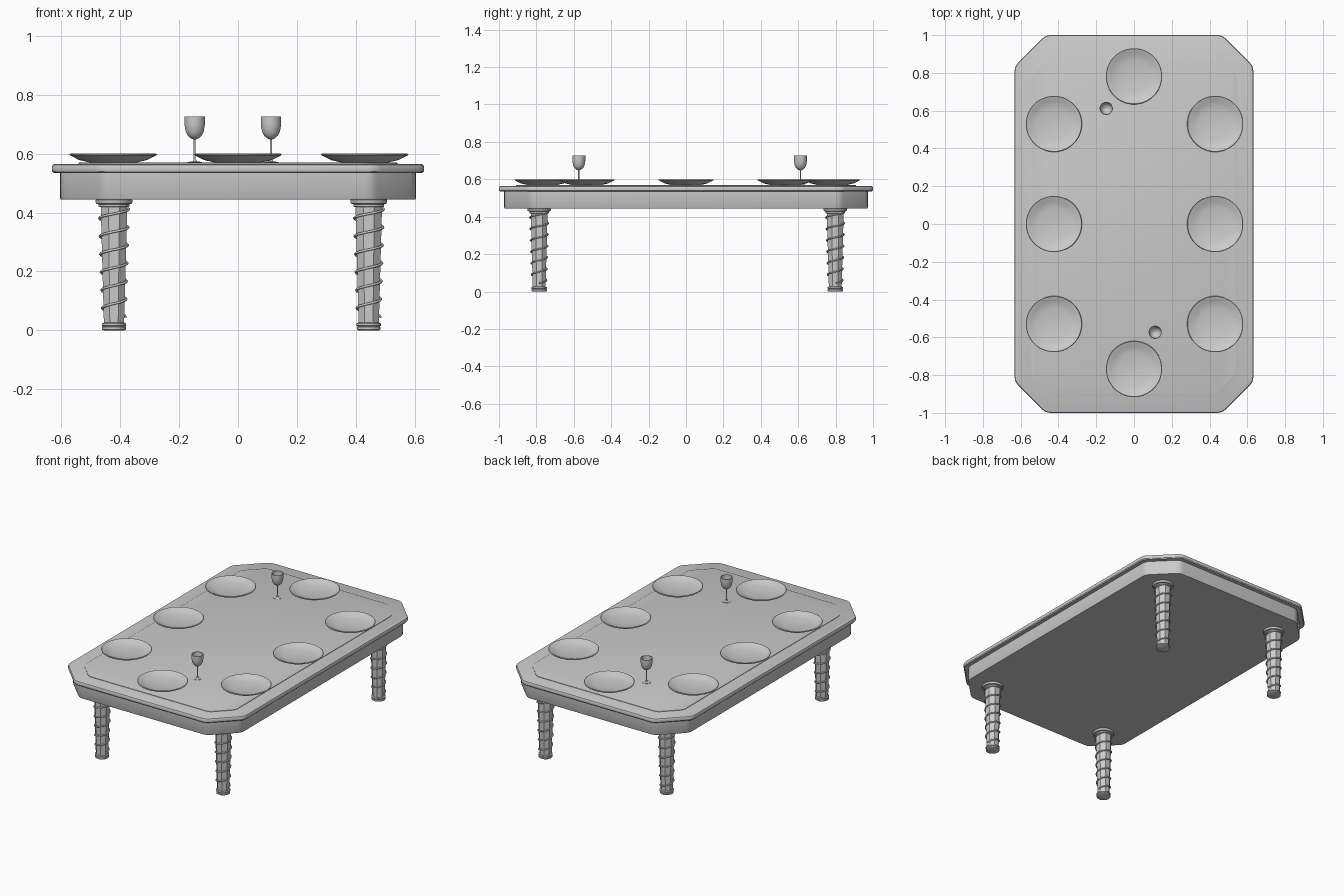
import bpy, bmesh
from math import sin, cos, pi, sqrt

if "Cube" in bpy.data.objects:
    bpy.data.objects.remove(bpy.data.objects["Cube"])


def make_object(name, bm, smooth=None):
    bmesh.ops.remove_doubles(bm, verts=bm.verts, dist=1e-5)
    bmesh.ops.recalc_face_normals(bm, faces=bm.faces)
    me = bpy.data.meshes.new(name)
    bm.to_mesh(me)
    bm.free()
    ob = bpy.data.objects.new(name, me)
    bpy.context.collection.objects.link(ob)
    if smooth:
        bpy.ops.object.select_all(action='DESELECT')
        ob.select_set(True)
        bpy.context.view_layer.objects.active = ob
        bpy.ops.object.shade_smooth_by_angle(angle=smooth)
    return ob


def skin(bm, loops):
    """Join stacked rings with quads and cap both ends."""
    rings = [[bm.verts.new(p) for p in loop] for loop in loops]
    n = len(rings[0])
    for a, b in zip(rings, rings[1:]):
        for i in range(n):
            j = (i + 1) % n
            bm.faces.new((a[i], a[j], b[j], b[i]))
    bm.faces.new(rings[0][::-1])
    bm.faces.new(rings[-1])


def outline(inset, z):
    """Rectangle with cut corners, each corner slightly rounded."""
    hx, hy = 0.632 - inset, 1.0 - inset
    c = 0.165 - inset * (2 - sqrt(2))
    pts = [(hx, -hy + c), (hx, hy - c), (hx - c, hy), (-hx + c, hy),
           (-hx, hy - c), (-hx, -hy + c), (-hx + c, -hy), (hx - c, -hy)]
    out = []
    for i, (x, y) in enumerate(pts):
        ends = []
        for px, py in (pts[i - 1], pts[(i + 1) % 8]):
            d = sqrt((px - x) ** 2 + (py - y) ** 2)
            ends.append((x + (px - x) * 0.025 / d, y + (py - y) * 0.025 / d))
        (ax, ay), (bx, by) = ends
        for t in (0, 0.33, 0.67, 1):
            u, v, w = (1 - t) ** 2, 2 * t * (1 - t), t * t
            out.append((u * ax + v * x + w * bx, u * ay + v * y + w * by, z))
    return out


def slab(name, profile):
    bm = bmesh.new()
    skin(bm, [outline(d, z) for d, z in profile])
    return make_object(name, bm, 0.5)


def turned(name, profile, sides, smooth=None):
    """Revolve an (r, z) profile around z."""
    bm = bmesh.new()
    skin(bm, [[(max(r, 2e-4) * cos(2 * pi * (i + 0.5) / sides),
                max(r, 2e-4) * sin(2 * pi * (i + 0.5) / sides), z)
               for i in range(sides)] for r, z in profile])
    return make_object(name, bm, smooth)


def repeat(ob, places):
    """Put the object at the first place and linked copies at the others."""
    ob.location = (*places[0], 0)
    for p in places[1:]:
        copy = ob.copy()
        copy.location = (*p, 0)
        bpy.context.collection.objects.link(copy)


# Table body
slab("apron", [(0.03, 0.445), (0.028, 0.449), (0.028, 0.536)])
slab("table_top", [(0.02, 0.534), (0.006, 0.535), (0.001, 0.540), (0.0, 0.545),
                   (0.0, 0.556), (0.003, 0.562), (0.01, 0.565)])
slab("top_panel", [(0.09, 0.564), (0.09, 0.568), (0.093, 0.569)])

# Legs: faceted shaft, round foot and collar
corners = [(x, y) for x in (-0.421, 0.444) for y in (-0.785, 0.798)]
repeat(turned("leg_shaft", [(0.037, 0.02), (0.049, 0.43)], 8), corners)
repeat(turned("leg_foot", [(0.036, 0.0), (0.041, 0.003), (0.041, 0.011),
                           (0.038, 0.013), (0.042, 0.016), (0.042, 0.023),
                           (0.036, 0.026)], 20, 0.6), corners)
repeat(turned("leg_collar", [(0.048, 0.418), (0.053, 0.421), (0.053, 0.428),
                             (0.061, 0.430), (0.063, 0.434), (0.063, 0.442),
                             (0.060, 0.446)], 20, 0.6), corners)

# Spiral wire wound around each leg
bm = bmesh.new()
turns, steps, wire = 6.2, 16, 0.0045
rings = []
for i in range(int(turns * steps) + 1):
    a = 2 * pi * i / steps
    z = 0.045 + 0.061 * i / steps
    r = 0.037 + (z - 0.02) * 0.029 + 0.002
    rings.append([((r + wire * cos(b)) * cos(a), (r + wire * cos(b)) * sin(a),
                   z + wire * sin(b)) for b in (k * pi / 3 for k in range(6))])
skin(bm, rings)
repeat(make_object("leg_spiral", bm, 1.2), corners)

# Plates around the table
plate = turned("plate", [(0, 0.569), (0.08, 0.570), (0.115, 0.578), (0.147, 0.594),
                         (0.149, 0.598), (0.146, 0.600), (0.138, 0.598),
                         (0.120, 0.588), (0.085, 0.580), (0, 0.577)], 32, 0.6)
repeat(plate, [(x, y) for x in (-0.424, 0.43) for y in (-0.53, 0, 0.53)]
       + [(0, 0.782), (0, -0.768)])

# Wine glasses
glass = turned("wine_glass", [(0, 0.568), (0.025, 0.568), (0.025, 0.571),
                              (0.008, 0.574), (0.0035, 0.58), (0.0035, 0.648),
                              (0.012, 0.651), (0.024, 0.661), (0.031, 0.675),
                              (0.035, 0.698), (0.035, 0.726), (0.032, 0.726),
                              (0.032, 0.698), (0.028, 0.677), (0.020, 0.664),
                              (0, 0.656)], 20, 0.7)
repeat(glass, [(-0.147, 0.612), (0.112, -0.573)])
